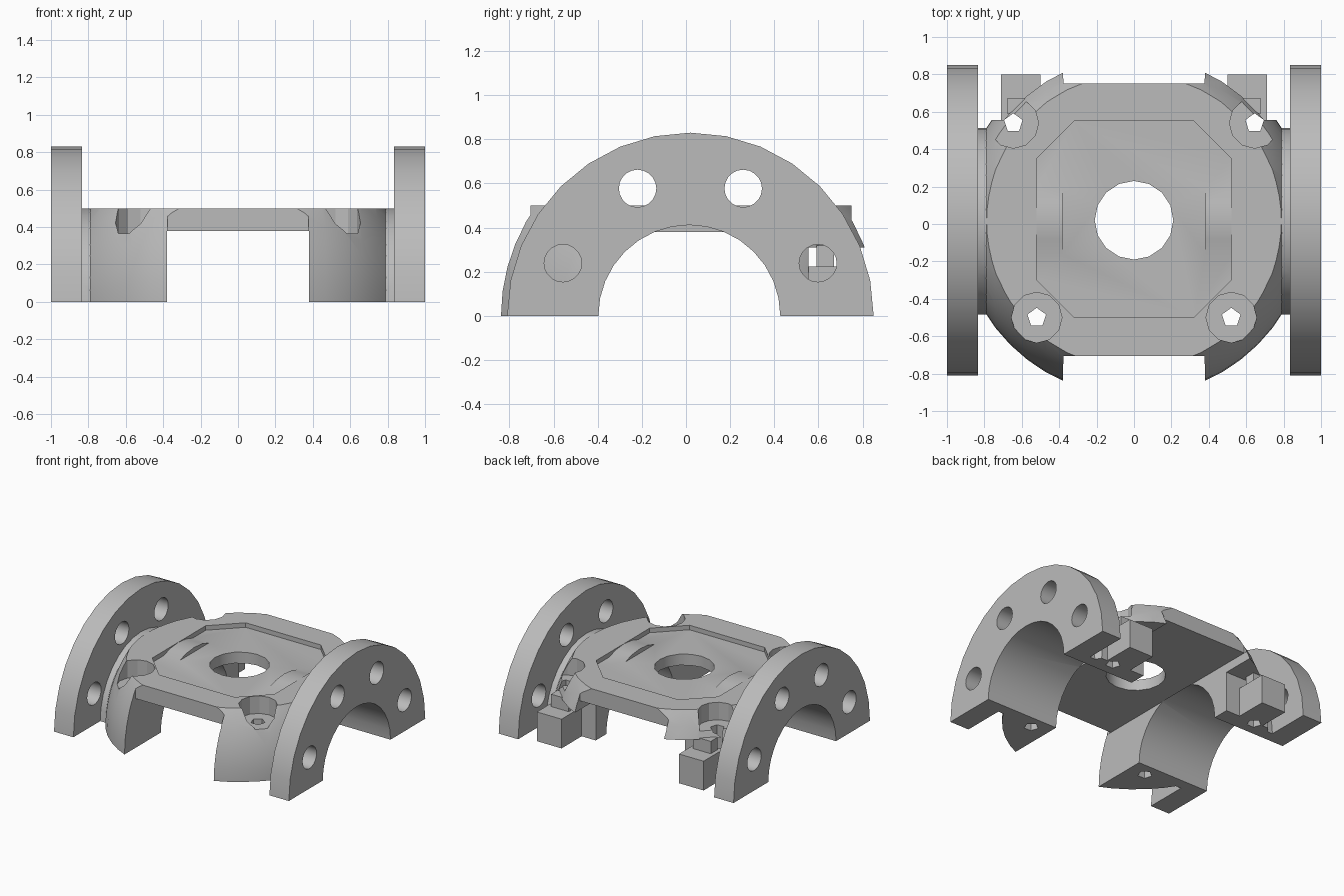
import bpy, math
from mathutils import Vector

if "Cube" in bpy.data.objects:
    bpy.data.objects.remove(bpy.data.objects["Cube"], do_unlink=True)

CY = 0.015          # bore axis offset
SIDES = (-1, 1)

grey = bpy.data.materials.new("cast_grey")
grey.use_nodes = True
grey.diffuse_color = (0.5, 0.5, 0.5, 1)
grey.node_tree.nodes["Principled BSDF"].inputs["Base Color"].default_value = (0.5, 0.5, 0.5, 1)


def box(name, x, y, z):
    bpy.ops.mesh.primitive_cube_add(size=1)
    ob = bpy.context.object
    ob.name = name
    for v in ob.data.vertices:
        v.co = Vector([lo + (c + 0.5) * (hi - lo) for c, (lo, hi) in zip(v.co, (x, y, z))])
    return ob


def span(s, a, b):
    return tuple(sorted((s * a, s * b)))


def rod_x(name, x, y, z, r, n=32):
    bpy.ops.mesh.primitive_cylinder_add(vertices=n, radius=r, depth=x[1] - x[0],
                                        location=(sum(x) / 2, y, z), rotation=(0, math.pi / 2, 0))
    ob = bpy.context.object
    ob.name = name
    return ob


def rod_z(name, x, y, z, r, n=16):
    bpy.ops.mesh.primitive_cylinder_add(vertices=n, radius=r, depth=z[1] - z[0],
                                        location=(x, y, sum(z) / 2))
    ob = bpy.context.object
    ob.name = name
    return ob


def combine(ob, tool, op="DIFFERENCE"):
    bpy.context.view_layer.objects.active = ob
    m = ob.modifiers.new("bool", "BOOLEAN")
    m.operation, m.solver, m.object = op, "EXACT", tool
    bpy.ops.object.modifier_apply(modifier=m.name)
    bpy.data.objects.remove(tool, do_unlink=True)


def finish(ob):
    bpy.ops.object.select_all(action="DESELECT")
    ob.select_set(True)
    bpy.context.view_layer.objects.active = ob
    ob.data.materials.clear()
    ob.data.materials.append(grey)
    bpy.ops.object.shade_smooth_by_angle(angle=math.radians(25))


# Central body: a ball trimmed flat above, below and at both ends
bpy.ops.mesh.primitive_uv_sphere_add(segments=48, ring_count=24, radius=0.935,
                                     location=(0, CY, 0), rotation=(0, math.pi / 2, 0))
body = bpy.context.object
body.name = "body"
combine(body, box("trim", (-0.8, 0.8), (-2, 2), (0, 0.5)), "INTERSECT")

# Open channel under the top plate, and its flat front and back edges
combine(body, box("channel", (-0.38, 0.38), (-2, 2), (-1, 0.38)))
combine(body, box("front_trim", (-0.378, 0.378), (-2, -0.705), (-1, 1)))
combine(body, box("back_trim", (-0.378, 0.378), (0.75, 2), (-1, 1)))

# Shallow recess with clipped corners in the top plate
recess = box("recess", (-0.52, 0.52), (-0.5, 0.55), (0.465, 0.7))
bpy.context.view_layer.objects.active = recess
bev = recess.modifiers.new("corners", "BEVEL")
bev.width, bev.segments, bev.limit_method = 0.2, 1, "WEIGHT"
weight = recess.data.attributes.new("bevel_weight_edge", "FLOAT", "EDGE")
for e in recess.data.edges:
    a, b = (recess.data.vertices[i].co for i in e.vertices)
    weight.data[e.index].value = 1.0 if abs(a.z - b.z) > 0.1 else 0.0
bpy.ops.object.modifier_apply(modifier=bev.name)
combine(body, recess)

# Necks, back leg cutaways, then bores
for s in SIDES:
    combine(body, box("leg_cut", span(s, 0.3, 1.2), (0.555, 2), (-1, 0.31)))
    neck = rod_x("neck", span(s, 0.382, 0.835), CY, 0, 0.499)
    combine(neck, box("floor", (-2, 2), (-2, 2), (0, 2)), "INTERSECT")
    combine(body, neck, "UNION")
    combine(body, rod_x("bore", span(s, 0.379, 1.2), CY, 0, 0.412))

# Centre hole
combine(body, rod_z("centre_hole", 0, 0.02, (0.2, 0.8), 0.21))

# Bolt seats and bolt holes in the four legs
for s in SIDES:
    for x, y in ((0.52, -0.5), (0.645, 0.54)):
        combine(body, rod_z("bolt_seat", s * x, y, (0.365, 0.8), 0.135, 12))
        combine(body, rod_z("bolt_hole", s * x, y, (-0.5, 0.8), 0.052, 5))
finish(body)

for s, side in zip(SIDES, ("right", "left")):
    # Half-round end flange with four bolt holes
    flange = rod_x(side + "_flange", span(s, 0.835, 1), 0.02, 0, 0.83)
    combine(flange, box("floor", (-2, 2), (-2, 2), (0, 2)), "INTERSECT")
    combine(flange, rod_x("bore", span(s, 0.7, 1.2), CY, 0, 0.412))
    for k in range(4):
        a = math.radians(22.5 + 45 * k)
        combine(flange, rod_x("hole", span(s, 0.7, 1.2), 0.02 + 0.625 * math.cos(a),
                              0.625 * math.sin(a), 0.085, 20))
    finish(flange)

    # Block and short post on the back leg
    block = box(side + "_back_block", span(s, 0.5, 0.71), (0.555, 0.8), (0, 0.225))
    combine(block, box("post", span(s, 0.53, 0.68), (0.59, 0.67), (0.15, 0.32)), "UNION")
    combine(block, rod_z("bolt_hole", s * 0.645, 0.54, (-0.5, 0.8), 0.052, 5))
    finish(block)
